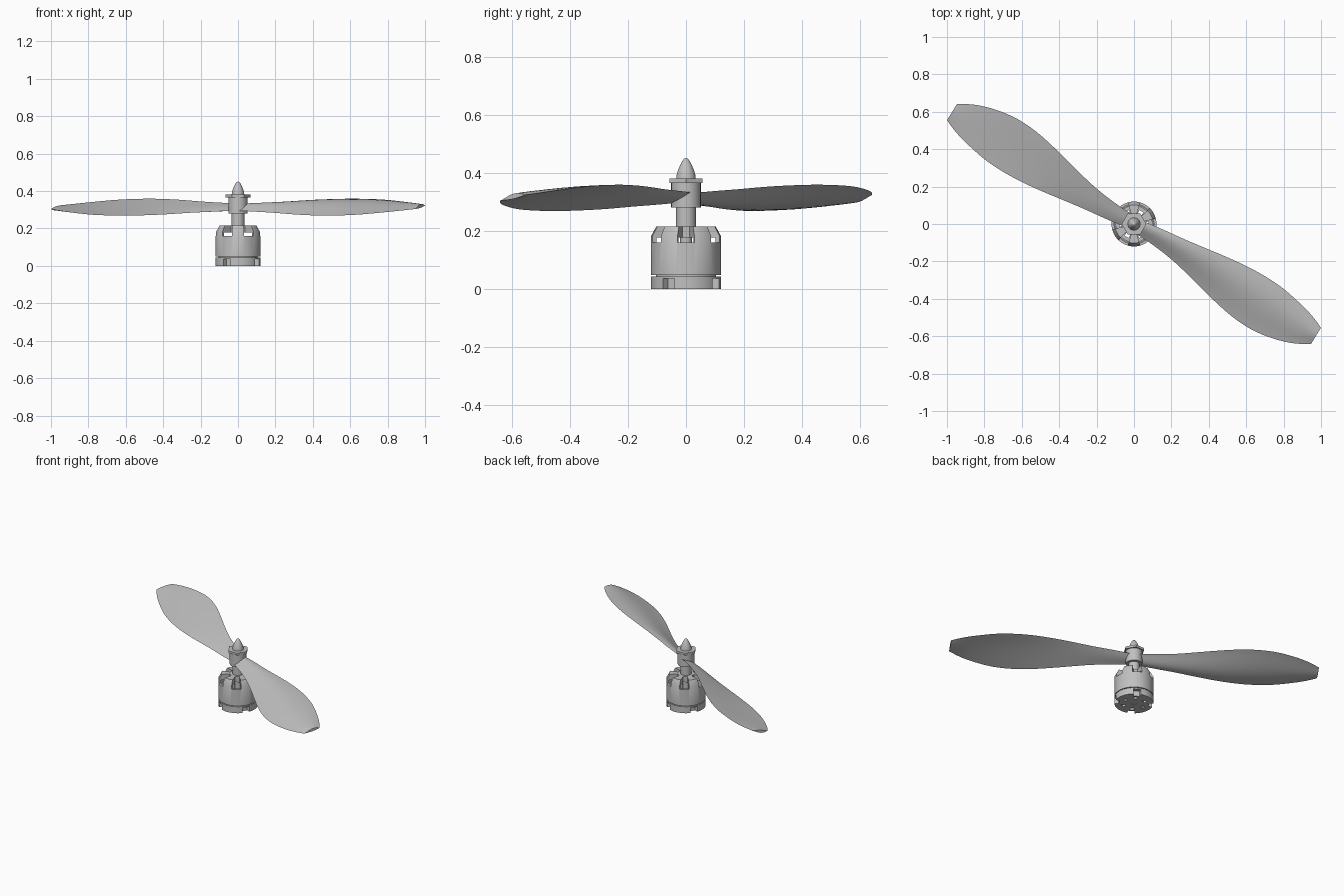
import bpy, bmesh, math
from mathutils import Vector

if "Cube" in bpy.data.objects:
    bpy.data.objects.remove(bpy.data.objects["Cube"])

grey = bpy.data.materials.new("light_grey")
grey.use_nodes = True
colour = (0.53, 0.53, 0.53, 1)
grey.diffuse_color = colour
grey.node_tree.nodes["Principled BSDF"].inputs["Base Color"].default_value = colour


def add_object(name, bm):
    bmesh.ops.recalc_face_normals(bm, faces=bm.faces)
    mesh = bpy.data.meshes.new(name)
    bm.to_mesh(mesh)
    bm.free()
    mesh.materials.append(grey)
    obj = bpy.data.objects.new(name, mesh)
    bpy.context.collection.objects.link(obj)
    return obj


def select(obj):
    bpy.ops.object.select_all(action='DESELECT')
    obj.select_set(True)
    bpy.context.view_layer.objects.active = obj


def smooth(obj, angle=30):
    select(obj)
    bpy.ops.object.shade_smooth_by_angle(angle=math.radians(angle))


def lathe(name, profile, steps=64, closed=False):
    """Spin a radius/height profile round the z axis."""
    bm = bmesh.new()
    verts = [bm.verts.new((r, 0, z)) for r, z in profile]
    pairs = list(zip(verts, verts[1:]))
    if closed:
        pairs.append((verts[-1], verts[0]))
    edges = [bm.edges.new(p) for p in pairs]
    bmesh.ops.spin(bm, geom=verts + edges, cent=(0, 0, 0), axis=(0, 0, 1),
                   angle=math.tau, steps=steps)
    bmesh.ops.remove_doubles(bm, verts=bm.verts, dist=1e-5)
    return add_object(name, bm)


def cut_wedges(target, angles, half, r0, r1, z0, z1):
    """Cut radial wedge openings through a part."""
    bm = bmesh.new()
    for a in angles:
        corners = [(r0, -half), (r1, -half), (r1, half), (r0, half)]
        rings = [[bm.verts.new((r * math.cos(math.radians(a + d)),
                                r * math.sin(math.radians(a + d)), z))
                  for r, d in corners] for z in (z0, z1)]
        bm.faces.new(rings[0])
        bm.faces.new(rings[1])
        for i in range(4):
            j = (i + 1) % 4
            bm.faces.new((rings[0][i], rings[0][j], rings[1][j], rings[1][i]))
    cutter = add_object("wedge_cutter", bm)
    cutter.hide_render = True
    mod = target.modifiers.new("openings", 'BOOLEAN')
    mod.operation = 'DIFFERENCE'
    mod.solver = 'EXACT'
    mod.object = cutter
    select(target)
    bpy.ops.object.modifier_apply(modifier=mod.name)
    bpy.data.objects.remove(cutter)


# Motor base with a raised inner lip, rim notches and ventilation holes
base = lathe("motor_base", [(0.015, 0), (0.12, 0), (0.12, 0.044), (0.104, 0.044),
                            (0.104, 0.056), (0.096, 0.056), (0.096, 0.043),
                            (0.015, 0.043)], closed=True)
cut_wedges(base, range(60, 420, 90), 11, 0.094, 0.15, -0.02, 0.036)
cut_wedges(base, range(0, 360, 60), 10, 0.058, 0.08, -0.02, 0.06)
smooth(base)

# Hollow motor bell with a spoked, chamfered crown
bell = lathe("motor_bell", [(0.015, 0.216), (0.102, 0.216), (0.12, 0.183), (0.12, 0.049),
                            (0.106, 0.049), (0.106, 0.178), (0.015, 0.178)], closed=True)
cut_wedges(bell, range(0, 360, 60), 14, 0.052, 0.15, 0.16, 0.25)
smooth(bell)

# Stepped shaft, propeller hub and spinner
smooth(lathe("shaft", [(0, 0.002), (0.02, 0.002), (0.02, 0.19), (0.034, 0.19),
                       (0.034, 0.29), (0, 0.29)], 32))
smooth(lathe("propeller_hub", [(0, 0.28), (0.051, 0.28), (0.051, 0.368), (0, 0.368)], 48))
smooth(lathe("spinner", [(0, 0.375), (0.034, 0.375), (0.033, 0.39), (0.028, 0.408),
                         (0.02, 0.427), (0.012, 0.442), (0.006, 0.449), (0, 0.451)], 32), 40)

# Hexagonal nut with corners along x
lathe("hex_nut", [(0, 0.366), (0.066, 0.366), (0.066, 0.381), (0, 0.381)], 6)

# Blade stations: distance, trailing edge, leading edge, pitch slope
stations = [(0.02, -0.038, 0.036, 0.5), (0.14, -0.042, 0.055, 0.5),
            (0.26, -0.055, 0.07, 0.48), (0.38, -0.078, 0.088, 0.45),
            (0.5, -0.106, 0.107, 0.4), (0.62, -0.133, 0.122, 0.355),
            (0.74, -0.15, 0.129, 0.315), (0.86, -0.149, 0.124, 0.285),
            (0.98, -0.125, 0.103, 0.25), (1.07, -0.092, 0.08, 0.22),
            (1.142, -0.05, 0.051, 0.2)]


def refine(rows, parts=3):
    """Smoothly interpolate between the stations."""
    rows = [Vector(r) for r in rows]
    out = []
    for i in range(len(rows) - 1):
        b, c = rows[i], rows[i + 1]
        a, d = rows[max(i - 1, 0)], rows[min(i + 2, len(rows) - 1)]
        for k in range(parts):
            t = k / parts
            out.append(b + (c - a) * t / 2 + (a * 2 - b * 5 + c * 4 - d) * t * t / 2
                       + (b * 3 - a - c * 3 + d) * t ** 3 / 2)
    return out + [rows[-1]]


def blade(name, sign):
    along = Vector((0.852, -0.524, 0))
    across = Vector((0.524, 0.852, 0))
    centre = Vector((0, 0, 0.314))
    n = 12
    bm = bmesh.new()
    rings = []
    for dist, trail, lead, slope in refine(stations):
        chord = lead - trail
        ring = []
        for k in range(2 * n):
            # Upper skin out to the leading edge, lower skin back again
            t = k / n if k <= n else 2 - k / n
            side = 1 if k <= n else -1
            v = trail + chord * t
            arch = math.sin(math.pi * t ** 1.25)
            height = slope * chord * (t - 0.5) + arch * (0.045 * chord + side * 0.009)
            point = along * dist + across * v + Vector((0, 0, height))
            ring.append(bm.verts.new(centre + point * sign))
        rings.append(ring)
    for a, b in zip(rings, rings[1:]):
        for i in range(2 * n):
            j = (i + 1) % (2 * n)
            bm.faces.new((a[i], a[j], b[j], b[i]))
    bm.faces.new(rings[0])
    bm.faces.new(rings[-1])
    smooth(add_object(name, bm), 40)


# The two blades are point reflections of one another
blade("left_blade", 1)
blade("right_blade", -1)
